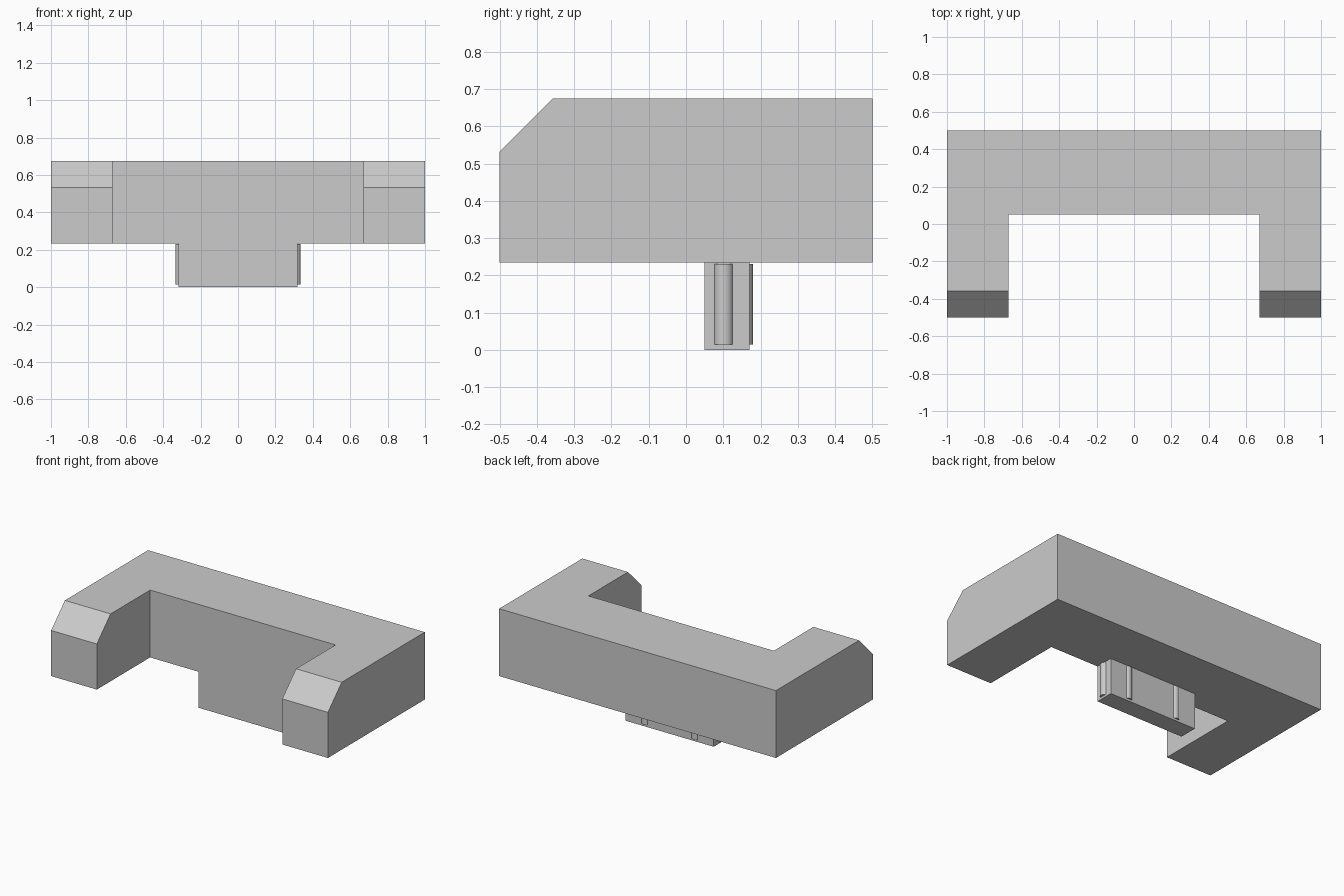
import bpy
import bmesh
from math import radians

# Remove the default cube
if "Cube" in bpy.data.objects:
    bpy.data.objects.remove(bpy.data.objects["Cube"], do_unlink=True)

# Single grey material
GREY = (0.6, 0.6, 0.6, 1.0)
grey = bpy.data.materials.new("plain_grey")
grey.use_nodes = True
grey.diffuse_color = GREY
grey.node_tree.nodes["Principled BSDF"].inputs["Base Color"].default_value = GREY

BASE, TOP = 0.235, 0.675
FRONT, BACK, INNER = -0.5, 0.5, 0.05
TAB_HALF, TAB_BACK = 0.319, 0.17


def add_object(name, bm):
    bmesh.ops.recalc_face_normals(bm, faces=bm.faces)
    mesh = bpy.data.meshes.new(name)
    bm.to_mesh(mesh)
    bm.free()
    mesh.materials.append(grey)
    obj = bpy.data.objects.new(name, mesh)
    bpy.context.collection.objects.link(obj)
    return obj


def extrude_outline(bm, outline, z0, z1):
    face = bm.faces.new([bm.verts.new((x, y, z0)) for x, y in outline])
    result = bmesh.ops.extrude_face_region(bm, geom=[face])
    verts = [v for v in result["geom"] if isinstance(v, bmesh.types.BMVert)]
    bmesh.ops.translate(bm, verts=verts, vec=(0, 0, z1 - z0))


# U-shaped body, with the front top edges of both arms cut at 45 degrees
bm = bmesh.new()
arm = 0.67
extrude_outline(bm, [(-1, FRONT), (-arm, FRONT), (-arm, INNER), (arm, INNER),
                     (arm, FRONT), (1, FRONT), (1, BACK), (-1, BACK)], BASE, TOP)
cut = bmesh.ops.bisect_plane(bm, geom=bm.verts[:] + bm.edges[:] + bm.faces[:],
                             plane_co=(0, FRONT, 0.533), plane_no=(0, -1, 1),
                             clear_outer=True)
edges = [e for e in cut["geom_cut"] if isinstance(e, bmesh.types.BMEdge)]
bmesh.ops.holes_fill(bm, edges=edges, sides=4)
add_object("body", bm)

# Tab below the body, flush with the inner wall
bm = bmesh.new()
extrude_outline(bm, [(-TAB_HALF, INNER), (TAB_HALF, INNER),
                     (TAB_HALF, TAB_BACK), (-TAB_HALF, TAB_BACK)], 0, BASE)
add_object("tab", bm)


# Rounded grip ribs, partly sunk into the tab
def rib(name, x, y):
    bpy.ops.mesh.primitive_cylinder_add(vertices=32, radius=0.027, depth=0.216,
                                        location=(x, y, 0.122))
    obj = bpy.context.object
    obj.name = name
    obj.data.materials.append(grey)
    bpy.ops.object.shade_smooth_by_angle(angle=radians(30))


for side, sign in (("left", 1), ("right", -1)):
    rib(side + "_end_rib", sign * (TAB_HALF - 0.012), 0.101)
    rib(side + "_back_rib", sign * 0.18, TAB_BACK - 0.017)
